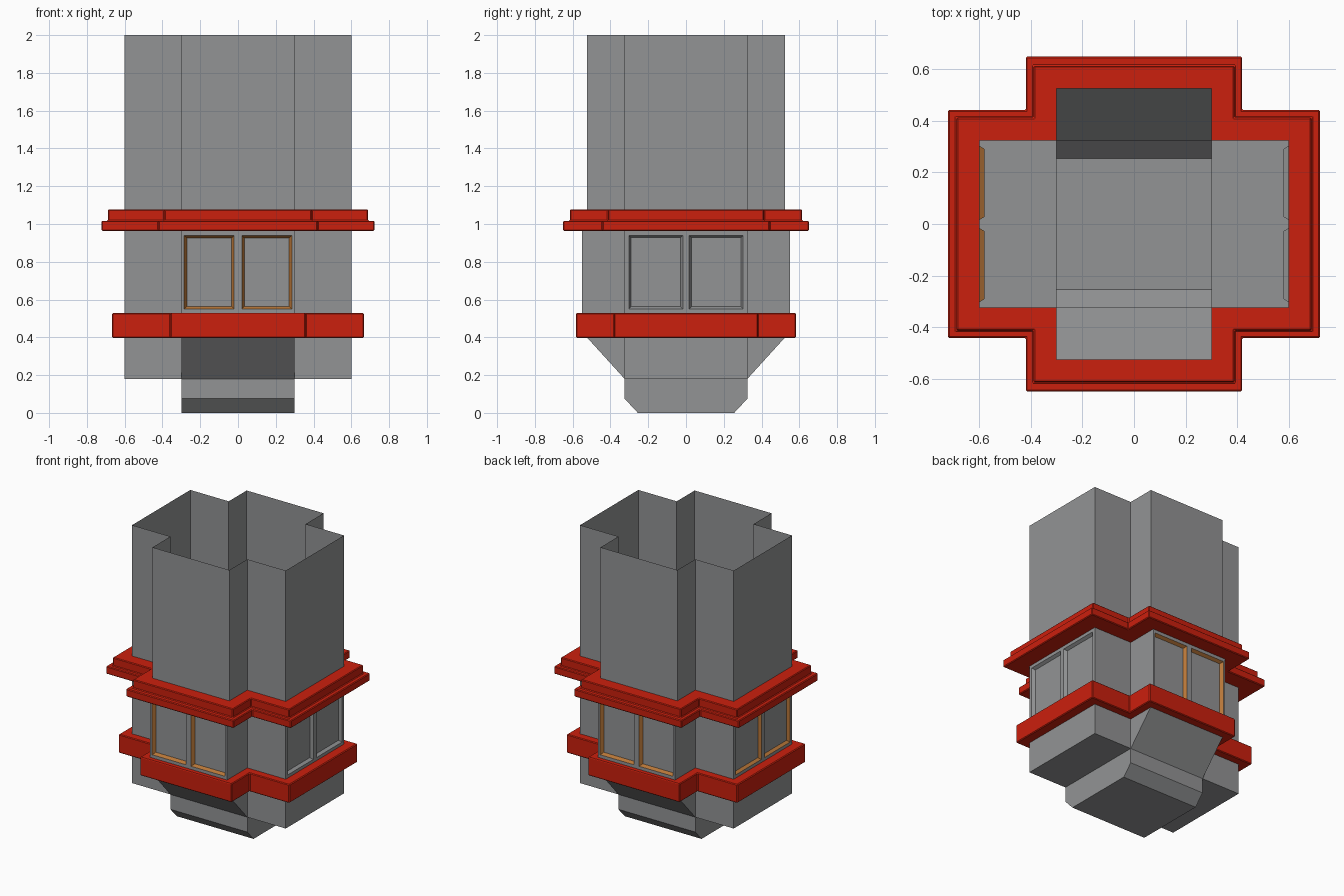
import bpy, bmesh

if "Cube" in bpy.data.objects:
    bpy.data.objects.remove(bpy.data.objects["Cube"])


def material(name, rgb):
    m = bpy.data.materials.new(name)
    m.diffuse_color = (*rgb, 1)
    m.use_nodes = True
    m.node_tree.nodes["Principled BSDF"].inputs["Base Color"].default_value = m.diffuse_color
    return m


GREY = material("stone grey", (0.29, 0.295, 0.30))
RED = material("trim red", (0.60, 0.014, 0.004))
ORANGE = material("frame orange", (0.47, 0.18, 0.04))


def finish(name, bm, mats, recalc=False):
    if recalc:
        bmesh.ops.remove_doubles(bm, verts=bm.verts, dist=1e-5)
        bmesh.ops.recalc_face_normals(bm, faces=bm.faces)
    me = bpy.data.meshes.new(name)
    bm.to_mesh(me)
    bm.free()
    for m in mats:
        me.materials.append(m)
    ob = bpy.data.objects.new(name, me)
    bpy.context.collection.objects.link(ob)
    return ob


def plus(x, y, a, b):
    """Counter-clockwise cross outline: arms reach x and y, half widths b and a."""
    return [(x, -b), (x, b), (a, b), (a, y), (-a, y), (-a, b),
            (-x, b), (-x, -b), (-a, -b), (-a, -y), (a, -y), (a, -b)]


def loft(name, rings, mat, skip=()):
    """Join cross outlines given as (z, x, y, a, b); skip holds (level, edge) openings."""
    bm = bmesh.new()
    vs = [[bm.verts.new((px, py, r[0])) for px, py in plus(*r[1:])] for r in rings]
    for k in range(len(rings) - 1):
        for i in range(12):
            if (k, i) not in skip:
                j = (i + 1) % 12
                bm.faces.new((vs[k][i], vs[k][j], vs[k + 1][j], vs[k + 1][i]))
    return finish(name, bm, [mat])


# Cross-shaped tower wall, open on top; window sides left open at the middle level
X, Y, YM, A, B = 0.6, 0.525, 0.55, 0.3, 0.325
Z0, Z1 = 0.50, 0.99
loft("tower_wall",
     [(0.4, X, Y, A, B), (Z0, X, Y, A, B), (Z0, X, YM, A, B),
      (Z1, X, YM, A, B), (Z1, X, Y, A, B), (2.0, X, Y, A, B)],
     GREY, skip={(2, 0), (2, 3), (2, 6), (2, 9)})


# Window walls: a grid of cells, with two recessed panes each
def window_wall(name, place, half, outer, inner, taper, frame):
    bm = bmesh.new()

    def quad(pts, mi=0):
        f = bm.faces.new([bm.verts.new(place(*p)) for p in pts])
        f.material_index = mi

    us = [-half, -outer, -inner, inner, outer, half]
    zs = [Z0, 0.55, 0.94, Z1]
    for c in range(5):
        for r in range(3):
            u0, u1, z0, z1 = us[c], us[c + 1], zs[r], zs[r + 1]
            rim = [(u0, z0, 0), (u1, z0, 0), (u1, z1, 0), (u0, z1, 0)]
            if r == 1 and c in (1, 3):
                t = taper
                pane = [(u0 + t, z0 + t, 0.02), (u1 - t, z0 + t, 0.02),
                        (u1 - t, z1 - t, 0.02), (u0 + t, z1 - t, 0.02)]
                quad(pane)
                for i in range(4):
                    j = (i + 1) % 4
                    quad((rim[i], rim[j], pane[j], pane[i]), 1)
            else:
                quad(rim)
    bmesh.ops.remove_doubles(bm, verts=bm.verts, dist=1e-5)
    finish(name, bm, [GREY, frame])


window_wall("front_windows", lambda u, z, d: (u, -YM + d, z), A, 0.285, 0.02, 0.014, ORANGE)
window_wall("back_windows", lambda u, z, d: (-u, YM - d, z), A, 0.285, 0.02, 0.014, ORANGE)
window_wall("left_windows", lambda u, z, d: (-X + d, -u, z), B, 0.303, 0.016, 0.012, ORANGE)
window_wall("right_windows", lambda u, z, d: (X - d, u, z), B, 0.303, 0.016, 0.012, GREY)

# Side wings: walls below the lower band, with a flat floor
for side, name in ((1, "right_wing_base"), (-1, "left_wing_base")):
    bm = bmesh.new()
    path = [(A, -B), (X, -B), (X, B), (A, B)]
    lo = [bm.verts.new((side * x, side * y, 0.18)) for x, y in path]
    hi = [bm.verts.new((side * x, side * y, 0.4)) for x, y in path]
    for i in range(3):
        bm.faces.new((lo[i], lo[i + 1], hi[i + 1], hi[i]))
    bm.faces.new(lo[::-1])
    finish(name, bm, [GREY])

# Centre keel: sloped and chamfered profile run across x, with end faces
bm = bmesh.new()
prof = [(-Y, 0.4), (-B, 0.18), (-B, 0.075), (-0.255, 0.0),
        (0.255, 0.0), (B, 0.075), (B, 0.18), (Y, 0.4)]
ends = [[bm.verts.new((s * A, y, z)) for y, z in prof] for s in (-1, 1)]
for i in range(7):
    bm.faces.new((ends[0][i], ends[0][i + 1], ends[1][i + 1], ends[1][i]))
for s, e in zip((-1, 1), ends):
    bm.faces.new(e[1:7])
    for k, n in ((0, 1), (7, 6)):
        top = bm.verts.new((s * A, prof[n][0], 0.4))
        bm.faces.new((e[k], e[n], top))
finish("centre_keel", bm, [GREY], recalc=True)

# Red trim bands, rings around the wall with slightly eased edges
bands = [
    loft("lower_band",
         [(0.397, X, Y, A, B), (0.397, 0.667, 0.582, 0.357, 0.38),
          (0.528, 0.667, 0.582, 0.357, 0.38), (0.528, X, YM, A, B)], RED),
    loft("upper_band",
         [(0.963, X, YM, A, B), (0.963, 0.722, 0.65, 0.42, 0.442),
          (1.017, 0.722, 0.65, 0.42, 0.442), (1.017, 0.689, 0.614, 0.39, 0.413),
          (1.077, 0.689, 0.614, 0.39, 0.413), (1.077, X, Y, A, B)], RED),
]
for ob in bands:
    bev = ob.modifiers.new("eased_edges", "BEVEL")
    bev.width = 0.005
    bev.segments = 1
    bev.limit_method = "ANGLE"
